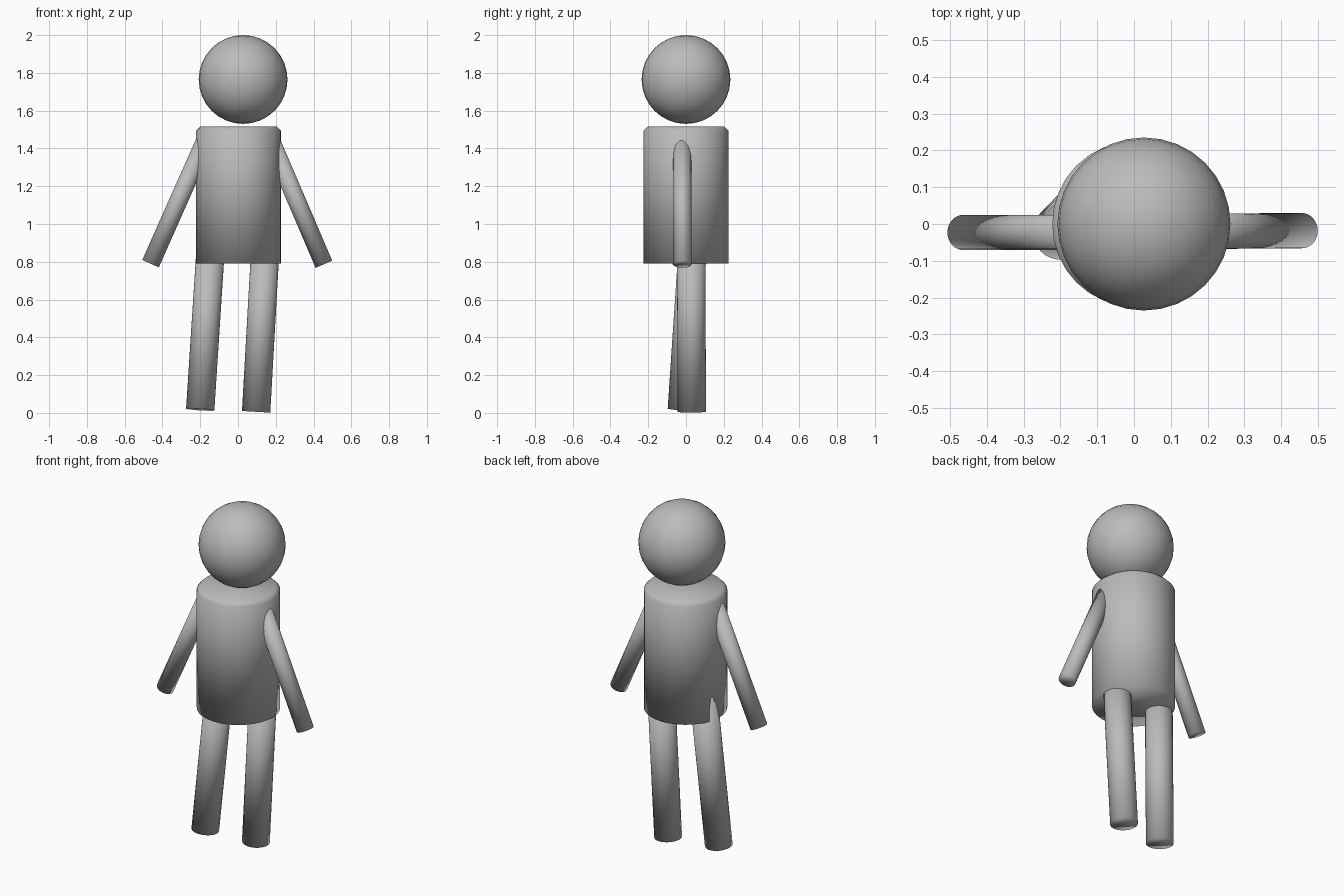
import bpy
import bmesh
from mathutils import Vector

if "Cube" in bpy.data.objects:
    bpy.data.objects.remove(bpy.data.objects["Cube"], do_unlink=True)

# Single plain grey material
COLOUR = (0.5, 0.5, 0.5, 1.0)
grey = bpy.data.materials.new("plain_grey")
grey.use_nodes = True
grey.diffuse_color = COLOUR
grey.node_tree.nodes["Principled BSDF"].inputs["Base Color"].default_value = COLOUR


def add_object(name, bm):
    """Turn a bmesh into a smooth-shaded grey object."""
    for face in bm.faces:
        face.smooth = True
    mesh = bpy.data.meshes.new(name)
    bm.to_mesh(mesh)
    bm.free()
    mesh.materials.append(grey)
    obj = bpy.data.objects.new(name, mesh)
    bpy.context.collection.objects.link(obj)
    return obj


def cylinder(name, start, end, radius, chamfer=0.0):
    """Closed cylinder between two points, with an optional chamfer at the end rim."""
    start, end = Vector(start), Vector(end)
    axis = end - start
    bm = bmesh.new()
    bmesh.ops.create_cone(bm, cap_ends=True, segments=32,
                          radius1=radius, radius2=radius, depth=axis.length)
    if chamfer:
        rim = [e for e in bm.edges if all(v.co.z > 0 for v in e.verts)]
        bmesh.ops.bevel(bm, geom=rim, offset=chamfer, segments=1, affect='EDGES')
    obj = add_object(name, bm)
    obj.rotation_mode = 'QUATERNION'
    obj.rotation_quaternion = Vector((0, 0, 1)).rotation_difference(axis)
    obj.location = (start + end) / 2
    return obj


# Floating ball head
bm = bmesh.new()
bmesh.ops.create_uvsphere(bm, u_segments=32, v_segments=16, radius=0.235)
head = add_object("head", bm)
head.location = (0.027, 0, 1.765)

# Barrel torso with a chamfered shoulder rim
cylinder("torso", (0.003, 0, 0.79), (0.003, 0, 1.515), 0.225, chamfer=0.022)

# Arms, from hand to shoulder
cylinder("left_arm", (0.455, -0.018, 0.787), (0.171, -0.02, 1.449), 0.048)
cylinder("right_arm", (-0.463, -0.023, 0.79), (-0.172, -0.023, 1.445), 0.048)

# Legs, from foot to hip
cylinder("left_leg", (0.096, 0.031, 0.006), (0.148, 0.027, 0.93), 0.075)
cylinder("right_leg", (-0.2, -0.022, 0.018), (-0.141, 0.039, 0.93), 0.075)
